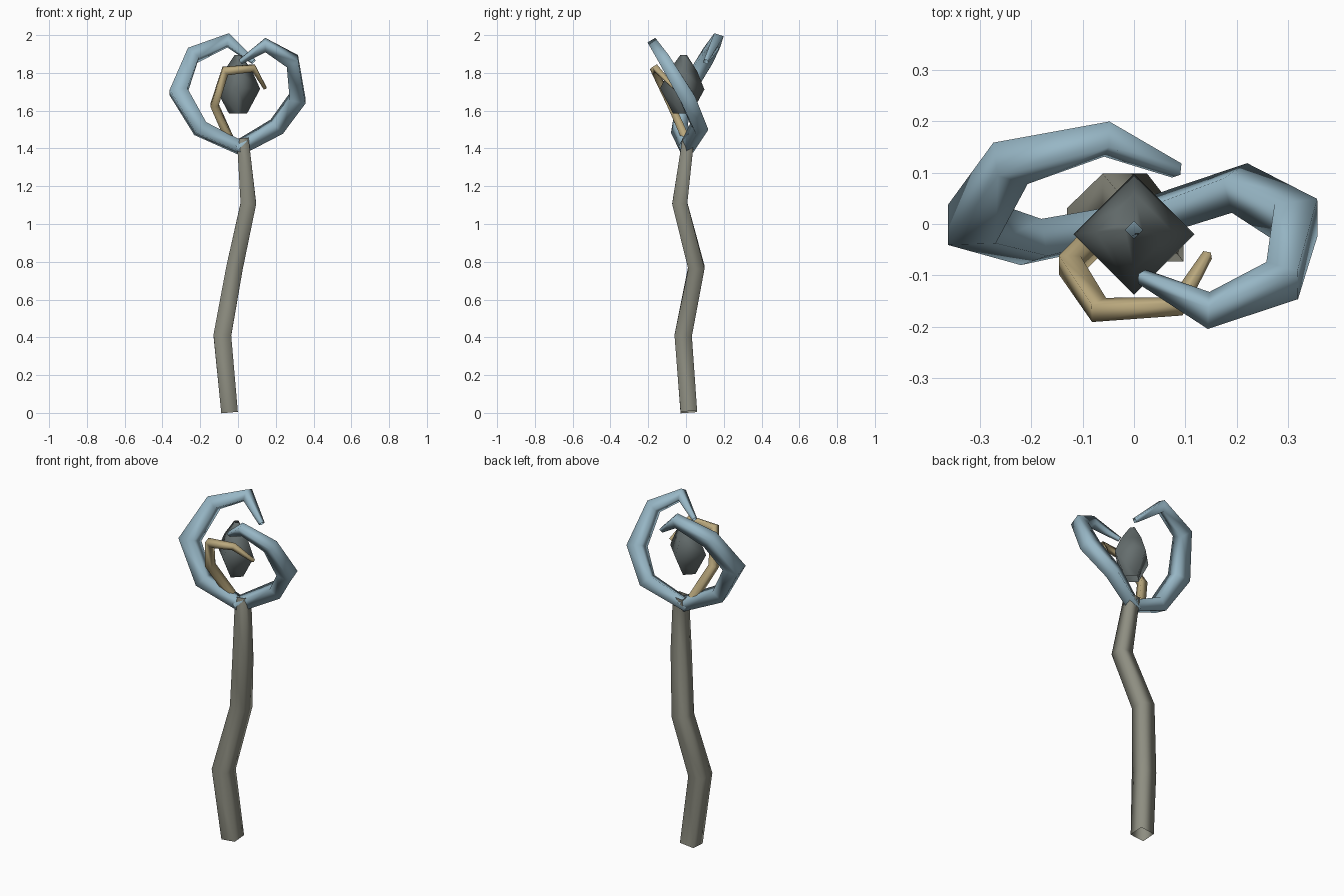
import bpy, bmesh
from mathutils import Vector

if "Cube" in bpy.data.objects:
    bpy.data.objects.remove(bpy.data.objects["Cube"])


def material(name, rgb):
    m = bpy.data.materials.new(name)
    m.diffuse_color = (*rgb, 1)
    m.use_nodes = True
    m.node_tree.nodes["Principled BSDF"].inputs["Base Color"].default_value = m.diffuse_color
    return m


WOOD = material("grey_wood", (0.27, 0.27, 0.22))
BLUE = material("pale_blue", (0.31, 0.47, 0.56))
STONE = material("dark_stone", (0.13, 0.155, 0.155))
TAN = material("tan", (0.50, 0.40, 0.21))


def tube(name, mat, normal, path):
    """Open four-sided tube; path rows are x, y, z, half width."""
    pts = [Vector(p[:3]) for p in path]
    bm = bmesh.new()
    rings = []
    for i, p in enumerate(pts):
        before = (p - pts[max(i - 1, 0)]).normalized()
        after = (pts[min(i + 1, len(pts) - 1)] - p).normalized()
        t = (before + after).normalized()
        side = t.cross(Vector(normal)).normalized()
        up = side.cross(t).normalized()
        # widen the mitre at each bend
        miter = 1 / max(t.dot(after if i == 0 else before), 0.5)
        h = path[i][3]
        rings.append([bm.verts.new(p + side * a * h * miter + up * b * h)
                      for a, b in ((1, 1), (-1, 1), (-1, -1), (1, -1))])
    for r, s in zip(rings, rings[1:]):
        for k in range(4):
            j = (k + 1) % 4
            bm.faces.new((r[k], r[j], s[j], s[k]))
    bmesh.ops.recalc_face_normals(bm, faces=bm.faces)
    for f in bm.faces:
        f.smooth = True
    me = bpy.data.meshes.new(name)
    bm.to_mesh(me)
    bm.free()
    me.materials.append(mat)
    ob = bpy.data.objects.new(name, me)
    bpy.context.collection.objects.link(ob)
    return ob


# Crooked shaft
tube("shaft", WOOD, (0, 1, 0), [
    (-0.045, 0.015, 0.005, 0.044), (-0.083, -0.015, 0.41, 0.046),
    (-0.018, 0.055, 0.77, 0.043), (0.055, -0.033, 1.11, 0.040),
    (0.025, 0.012, 1.45, 0.031)])

# Two large curling branches
tube("left_branch", BLUE, (0, -0.95, 0.3), [
    (0.03, 0.01, 1.395, 0.030), (-0.20, -0.035, 1.505, 0.037),
    (-0.315, 0.0, 1.70, 0.042), (-0.24, 0.118, 1.893, 0.036),
    (-0.053, 0.165, 1.972, 0.026), (0.083, 0.104, 1.86, 0.012)])
tube("right_branch", BLUE, (0, 0.87, 0.5), [
    (-0.01, 0.0, 1.395, 0.030), (0.205, 0.07, 1.515, 0.036),
    (0.315, 0.008, 1.665, 0.040), (0.288, -0.11, 1.862, 0.032),
    (0.145, -0.168, 1.947, 0.024), (0.015, -0.102, 1.86, 0.011)])

# Thin tendril in front of the crystal
tube("tendril", TAN, (0, 0.9, 0.4), [
    (-0.045, 0.0, 1.45, 0.021), (-0.125, -0.08, 1.63, 0.020),
    (-0.068, -0.167, 1.81, 0.018), (0.083, -0.16, 1.825, 0.014),
    (0.143, -0.06, 1.72, 0.008)])

# Floating crystal with diamond cross-section
tube("crystal", STONE, (1, 1, 0), [
    (0, -0.02, 1.585, 0.034), (0, -0.02, 1.715, 0.083),
    (0, -0.015, 1.81, 0.053), (0, -0.012, 1.895, 0.012)])
